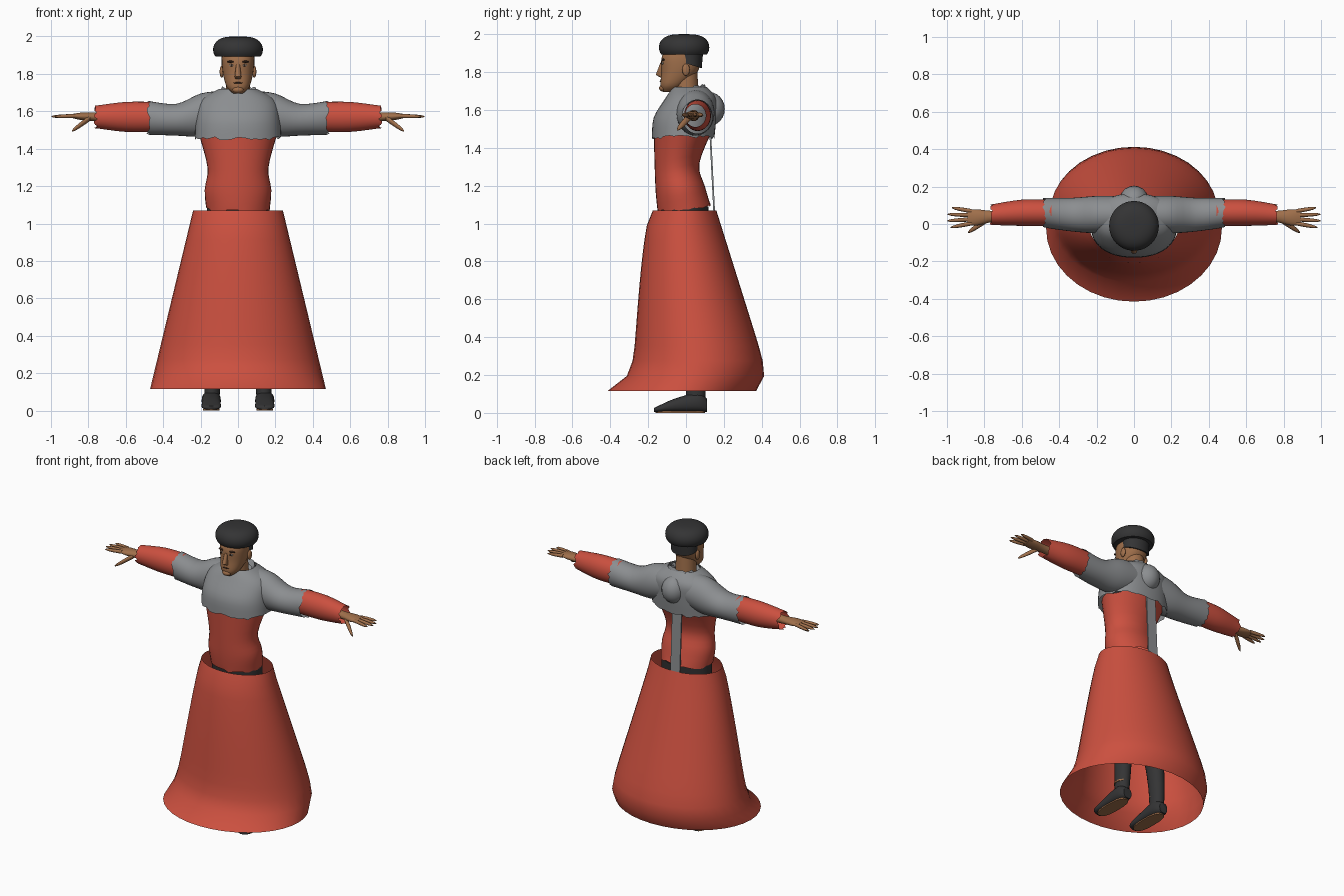
import bpy, math, random

random.seed(4)
cube = bpy.data.objects.get("Cube")
if cube:
    bpy.data.objects.remove(cube, do_unlink=True)


def material(name, red, green, blue):
    mat = bpy.data.materials.new(name)
    mat.use_nodes = True
    color = (red, green, blue, 1)
    mat.diffuse_color = color
    mat.node_tree.nodes["Principled BSDF"].inputs["Base Color"].default_value = color
    return mat


red_cloth = material("red_cloth", .6, .08, .05)
grey_cloth = material("grey_cloth", .26, .27, .28)
black_felt = material("black_felt", .034, .034, .035)
tan_skin = material("tan_skin", .35, .16, .07)
dark_brown = material("dark_brown", .05, .024, .014)
eye_white = material("eye_white", .55, .5, .45)


def finish(ob, mat, mirror=False):
    """Give an object its material, outward normals, smooth shading and mirror."""
    ob.data.materials.append(mat)
    bpy.ops.object.select_all(action='DESELECT')
    ob.select_set(True)
    bpy.context.view_layer.objects.active = ob
    bpy.ops.object.mode_set(mode='EDIT')
    bpy.ops.mesh.select_all(action='SELECT')
    bpy.ops.mesh.normals_make_consistent(inside=False)
    bpy.ops.object.mode_set(mode='OBJECT')
    bpy.ops.object.shade_smooth_by_angle(angle=math.radians(50))
    if mirror:
        ob.modifiers.new("mirror", 'MIRROR')


def spline(rows, steps=4):
    """Add rows between the given ones along a smooth curve."""
    padded = [rows[0], *rows, rows[-1]]
    result = []
    for before, start, end, after in zip(padded, padded[1:], padded[2:], padded[3:]):
        for step in range(steps):
            t = step / steps
            result.append([
                b + t * ((c - a) / 2 + t * (a - 2.5 * b + 2 * c - d / 2 + t * (3 * (b - c) + d - a) / 2))
                for a, b, c, d in zip(before, start, end, after)])
    return result + [rows[-1]]


def loft(name, mat, rings, axis='z', sides=32, caps=True, mirror=False, frayed=None, tilt=0, square=1):
    """Skin ellipses (position, centre, centre, radius, radius) strung along an axis."""
    verts, faces = [], []
    for ring, (position, cu, cv, ru, rv) in enumerate(rings):
        torn = frayed is not None and ring == frayed % len(rings)
        for side in range(sides):
            angle = math.tau * side / sides
            c, s = math.cos(angle), math.sin(angle)
            u = cu + ru * math.copysign(abs(c) ** square, c)
            v = cv + rv * math.copysign(abs(s) ** square, s)
            p = position + tilt * s + (random.uniform(-.01, .01) if torn else 0)
            verts.append({'x': (p, u, v), 'y': (u, p, v), 'z': (u, v, p)}[axis])
    for ring in range(len(rings) - 1):
        low, high = ring * sides, (ring + 1) * sides
        for side in range(sides):
            after = (side + 1) % sides
            faces.append((low + side, low + after, high + after, high + side))
    if caps:
        faces += [range(sides), range(len(verts) - sides, len(verts))]
    mesh = bpy.data.meshes.new(name)
    mesh.from_pydata(verts, [], [tuple(face) for face in faces])
    ob = bpy.data.objects.new(name, mesh)
    bpy.context.collection.objects.link(ob)
    finish(ob, mat, mirror)


def body(rows):
    """Turn (height, front, back, half width) rows into rings."""
    return [(z, 0, (front + back) / 2, width, (back - front) / 2) for z, front, back, width in rows]


def ball(name, mat, location, size, mirror=False):
    bpy.ops.mesh.primitive_uv_sphere_add(segments=20, ring_count=12, location=location)
    ob = bpy.context.object
    ob.name = name
    ob.scale = size
    bpy.ops.object.transform_apply(location=True, rotation=True, scale=True)
    finish(ob, mat, mirror)


def skirt_row(t):
    """Skirt section from waist (0) to hem (1): the hem kicks forward in a lip."""
    lip = t ** 16
    front = -.175 - .11 * math.sqrt(t) - .13 * lip
    back = .16 + .3 * t - .09 * lip
    return 1.07 - .955 * t, front, back, .24 + .23 * t


loft("skirt", red_cloth, body([skirt_row(i / 12) for i in range(13)]), sides=36, caps=False)

# Trousers, legs and shoes
loft("trousers_waist", black_felt, body([(.84, -.11, .1, .17), (1.09, -.14, .12, .166)]))
legs = [(.05, .14, .05, .04, .05), (.3, .13, .05, .05, .06), (.9, .09, 0, .08, .1)]
loft("legs", black_felt, spline(legs), sides=20, mirror=True)
loft("ankle_bands", tan_skin, [(z, .14, .05, .045, .053) for z in (.13, .14)], sides=20, mirror=True)
shoe_rows = [(.11, .03, .08), (.06, .05, .11), (-.06, .05, .08), (-.15, .05, .04), (-.17, .02, .03)]
loft("shoes", black_felt, spline([(y, .143, tall / 2, wide, tall / 2 - .005) for y, wide, tall in shoe_rows]),
     axis='y', sides=20, mirror=True, square=.8)
loft("soles", tan_skin, [(z, .143, -.03, .045, .13) for z in (0, .009)], sides=20, mirror=True, square=.8)

# Bodice, frayed and a little higher at the back of its lower edge
bodice = [(1.08, -.15, .13, .17), (1.18, -.16, .1, .178), (1.3, -.165, .07, .163), (1.48, -.17, .14, .21)]
loft("bodice", red_cloth, spline(body(bodice)), caps=False, frayed=0, tilt=.015)

# Grey cropped top: chest, collar and upper sleeves
chest = [(1.455, -.18, .15, .23), (1.56, -.17, .16, .225), (1.66, -.11, .16, .2), (1.72, -.07, .11, .1)]
loft("chest", grey_cloth, spline(body(chest)), sides=48, caps=False, frayed=0, square=.9)
collar = [(1.67, -.1, .12, .12), (1.715, -.08, .1, .1), (1.69, -.06, .08, .08)]
loft("collar", grey_cloth, body(collar), caps=False, frayed=1, tilt=.016)
upper = [(.08, .05, 1.6, .1, .11), (.2, .05, 1.58, .1, .115), (.33, .05, 1.555, .09, .085), (.48, .06, 1.565, .08, .09)]
loft("upper_sleeves", grey_cloth, spline(upper), axis='x', caps=False, mirror=True, frayed=-1)

# Red lower sleeves with frayed cuffs
lower = [(.44, .06, 1.57, .07, .08), (.6, .06, 1.57, .07, .08), (.76, .05, 1.57, .055, .06)]
loft("lower_sleeves", red_cloth, spline(lower), axis='x', caps=False, mirror=True, frayed=-1)

# Back hump and hanging strap
ball("back_hump", grey_cloth, (0, .12, 1.605), (.08, .085, .09))
bpy.ops.mesh.primitive_cube_add(size=1, location=(-.025, .138, 1.28), rotation=(.05, 0, 0))
strap = bpy.context.object
strap.name = "back_strap"
strap.scale = (.07, .009, .46)
finish(strap, grey_cloth)

# Hands: palm, four spread fingers and a drooping thumb
palm = [(.68, .04, 1.57, .03, .03), (.76, .04, 1.57, .03, .024), (.84, .035, 1.573, .043, .02), (.89, .035, 1.575, .04, .01)]
loft("palms", tan_skin, spline(palm), axis='x', sides=18, mirror=True)


def finger(name, start, end, radius):
    rings = []
    for step in range(9):
        t = step / 8
        x, y, z = (a + (b - a) * t for a, b in zip(start, end))
        girth = radius * math.sqrt(1.05 - t ** 3)
        rings.append((x, y, z, girth, girth))
    loft(name, tan_skin, rings, axis='x', sides=10, mirror=True)


for i, name in enumerate(("index_fingers", "middle_fingers", "ring_fingers", "little_fingers")):
    reach = 1 - .01 * (i - 1.4) ** 2
    finger(name, (.87, .003 + .022 * i, 1.575), (reach, .035 * i - .018, 1.572), .011)
finger("thumbs", (.79, .02, 1.565), (.888, -.045, 1.495), .016)

# Neck, head and short hair
loft("neck", tan_skin, body([(1.62, -.06, .07, .07), (1.8, -.07, .06, .06)]))
head = [(1.695, -.12, -.06, .025), (1.73, -.135, -.01, .06), (1.8, -.13, .06, .08), (1.87, -.13, .08, .086), (1.92, -.11, .07, .08)]
loft("head", tan_skin, spline(body(head)), square=.9)
loft("hair", black_felt, body([(1.84, -.045, .083, .088), (1.92, -.06, .09, .09)]), tilt=-.02)

# Face
nose = [(1.772, 0, -.128, .014, .008), (1.785, 0, -.14, .018, .02), (1.85, 0, -.127, .01, .008)]
loft("nose", tan_skin, nose, sides=12)
ball("ears", tan_skin, (.087, 0, 1.812), (.011, .02, .032), mirror=True)
ball("eyes", eye_white, (.034, -.123, 1.846), (.014, .006, .006), mirror=True)
ball("pupils", dark_brown, (.034, -.128, 1.846), (.006, .004, .006), mirror=True)
ball("eyebrows", dark_brown, (.036, -.12, 1.865), (.024, .01, .006), mirror=True)
ball("mouth", dark_brown, (0, -.133, 1.752), (.024, .006, .004))
ball("chin", tan_skin, (0, -.122, 1.715), (.03, .02, .018))

# Round hat, cut off flat underneath
hat = []
for degrees in range(-32, 89, 8):
    angle = math.radians(degrees)
    radius = .133 * math.cos(angle) ** .6
    hat.append((1.93 + .07 * math.sin(angle), 0, -.01, radius, radius))
loft("hat", black_felt, hat, sides=40)
